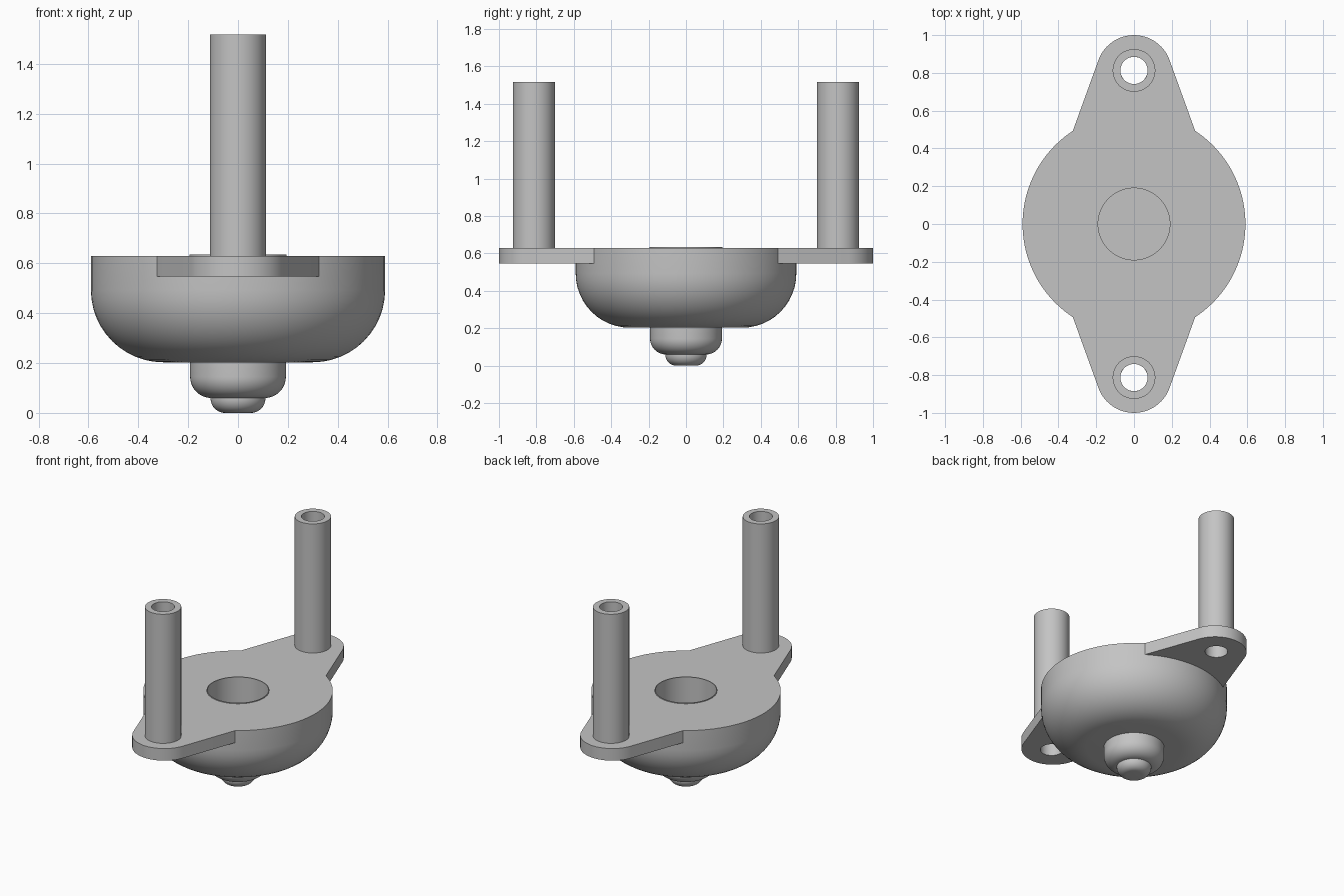
import bpy, bmesh, math
from mathutils import Matrix, Vector

cube = bpy.data.objects.get("Cube")
if cube:
    bpy.data.objects.remove(cube)

grey = bpy.data.materials.new("plain_grey")
grey.use_nodes = True
grey.diffuse_color = (0.55, 0.55, 0.55, 1)
grey.node_tree.nodes["Principled BSDF"].inputs["Base Color"].default_value = (0.55, 0.55, 0.55, 1)

BODY_R, TOP, EAR_Y, HOLE_R = 0.59, 0.63, 0.813, 0.072


def finish(bm, name):
    bmesh.ops.remove_doubles(bm, verts=bm.verts, dist=1e-5)
    bmesh.ops.recalc_face_normals(bm, faces=bm.faces)
    mesh = bpy.data.meshes.new(name)
    bm.to_mesh(mesh)
    bm.free()
    mesh.materials.append(grey)
    ob = bpy.data.objects.new(name, mesh)
    bpy.context.collection.objects.link(ob)
    bpy.ops.object.select_all(action='DESELECT')
    ob.select_set(True)
    bpy.context.view_layer.objects.active = ob
    bpy.ops.object.shade_smooth_by_angle(angle=math.radians(30))
    return ob


def arc(cx, cy, r, a0, a1, n):
    return [(cx + r * math.cos(a0 + (a1 - a0) * i / n),
             cy + r * math.sin(a0 + (a1 - a0) * i / n)) for i in range(n + 1)]


def lathe(name, profile, y=0, closed=False, steps=96):
    """Spin an (r, z) profile around a vertical axis at the given y."""
    bm = bmesh.new()
    vs = [bm.verts.new((r, 0, z)) for r, z in profile]
    pairs = list(zip(vs, vs[1:])) + ([(vs[-1], vs[0])] if closed else [])
    edges = [bm.edges.new(p) for p in pairs]
    bmesh.ops.spin(bm, geom=vs + edges, cent=(0, 0, 0), axis=(0, 0, 1),
                   angle=math.tau, steps=steps)
    bmesh.ops.translate(bm, verts=bm.verts, vec=(0, y, 0))
    return finish(bm, name)


def rounded_foot(r, z, fillet):
    """Profile from the axis out along the flat bottom and up the fillet."""
    return [(0, z)] + arc(r - fillet, z + fillet, fillet, -math.pi / 2, 0, 12)


# Rounded bowl with a round socket sunk in its top
lathe("body", rounded_foot(BODY_R, 0.203, 0.29) +
      [(BODY_R, TOP), (0.195, TOP), (0.195, TOP + 0.005), (0.19, TOP + 0.005),
       (0.19, 0.22), (0, 0.22)])

# Stepped boss and small button underneath
lathe("lower_boss", rounded_foot(0.192, 0.06, 0.085) + [(0.192, 0.21), (0, 0.21)], steps=64)
lathe("bottom_button", rounded_foot(0.11, 0, 0.058) + [(0.11, 0.07), (0, 0.07)], steps=48)


def ear(name, turn):
    """Tapered mounting lug with a bolt hole, running tangent to its tip arc."""
    corner, tip_y, tip_r = Vector((0.325, 0.49)), 0.8, 0.2
    d = corner - Vector((0, tip_y))
    a = math.atan2(d.y, d.x) + math.acos(tip_r / d.length)
    b = math.atan2(corner.y, corner.x)
    outline = arc(0, tip_y, tip_r, a, math.pi - a, 24)
    outline += arc(0, 0, BODY_R - 0.002, math.pi - b, b, 20)
    hole = arc(0, EAR_Y, HOLE_R, 0, math.tau, 32)[:-1]
    bm = bmesh.new()
    for loop in (outline, hole):
        vs = [bm.verts.new((x, y, TOP - 0.083)) for x, y in loop]
        for i, v in enumerate(vs):
            bm.edges.new((vs[i - 1], v))
    bmesh.ops.triangle_fill(bm, edges=bm.edges[:], use_beauty=True, normal=(0, 0, 1))
    ext = bmesh.ops.extrude_face_region(bm, geom=bm.faces[:], use_keep_orig=True)
    bmesh.ops.translate(bm, vec=(0, 0, 0.083),
                        verts=[g for g in ext["geom"] if isinstance(g, bmesh.types.BMVert)])
    bmesh.ops.rotate(bm, verts=bm.verts, matrix=Matrix.Rotation(turn, 3, 'Z'))
    finish(bm, name)


# Lugs and hollow posts, front and back
for side, sign, turn in (("back", 1, 0), ("front", -1, math.pi)):
    ear(side + "_lug", turn)
    lathe(side + "_post", [(HOLE_R, TOP), (0.113, TOP), (0.113, 1.517), (HOLE_R, 1.517)],
          y=sign * EAR_Y, closed=True, steps=48)
